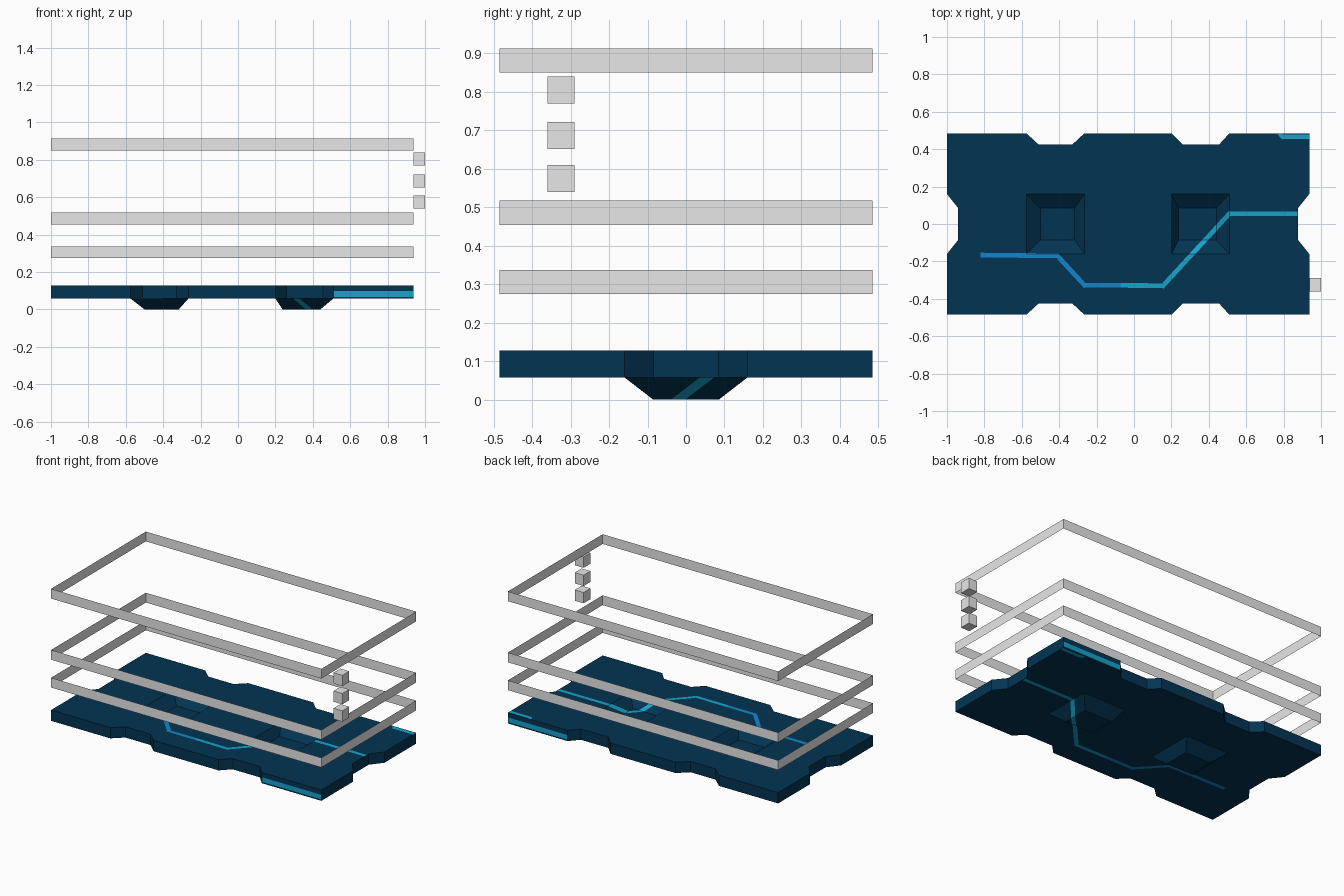
import bpy, bmesh
from mathutils import Vector

if "Cube" in bpy.data.objects:
    bpy.data.objects.remove(bpy.data.objects["Cube"])


def material(name, rgb):
    m = bpy.data.materials.new(name)
    m.diffuse_color = (*rgb, 1)
    m.use_nodes = True
    m.node_tree.nodes["Principled BSDF"].inputs["Base Color"].default_value = m.diffuse_color
    return m


NAVY = material("navy", (0.0008, 0.034, 0.084))
BLUE = material("blue", (0.007, 0.235, 0.60))
CYAN = material("cyan", (0.008, 0.37, 0.60))
GREY = material("light grey", (0.8, 0.8, 0.8))

X0, X1, Y = -1.0, 0.937, 0.485
TOP, THICK, DEPTH = 0.128, 0.07, 0.058


def finish(bm, name, mats):
    me = bpy.data.meshes.new(name)
    bm.to_mesh(me)
    bm.free()
    for m in mats:
        me.materials.append(m)
    ob = bpy.data.objects.new(name, me)
    bpy.context.collection.objects.link(ob)
    return ob


def cut(bm, co, no):
    bmesh.ops.bisect_plane(bm, geom=bm.verts[:] + bm.edges[:] + bm.faces[:],
                           dist=1e-5, plane_co=co, plane_no=no)


# Deck outline with a tapered notch above and below each pit and at both ends
notches = [(-0.575, -0.51, -0.33, -0.265), (0.2, 0.26, 0.455, 0.51)]
side = [p for a, b, c, d in notches
        for p in ((a, -Y), (b, -0.425), (c, -0.425), (d, -Y))]
outline = [(X0, -Y)] + side + [(X1, -Y), (X1, -0.16), (0.877, -0.085),
                               (0.877, 0.085), (X1, 0.16), (X1, Y)]
outline += [(x, -y) for x, y in reversed(side)]
outline += [(X0, Y), (X0, 0.16), (-0.94, 0.085), (-0.94, -0.085), (X0, -0.16)]

bm = bmesh.new()
bm.faces.new([bm.verts.new((x, y, TOP)) for x, y in outline])
for x in (-0.94, -0.575, -0.265, 0.2, 0.51, 0.877):
    cut(bm, (x, 0, 0), (1, 0, 0))
for y in (-0.425, -0.16, 0.16, 0.425):
    cut(bm, (0, y, 0), (0, 1, 0))

# Sunken square pits with sloping walls
for x0, x1, fx0, fx1 in ((-0.575, -0.265, -0.5, -0.317), (0.2, 0.51, 0.238, 0.44)):
    mid = Vector(((x0 + x1) / 2, 0, TOP))
    face = min(bm.faces, key=lambda f: (f.calc_center_bounds() - mid).length)
    bmesh.ops.inset_individual(bm, faces=[face], thickness=0.03)
    for v in face.verts:
        v.co = (fx0 if v.co.x < mid.x else fx1,
                -0.085 if v.co.y < 0 else 0.085, TOP - DEPTH)

# Painted line: cut both edges of every path segment, then colour between them
HALF = 0.0125
path = [(-0.82, -0.166), (-0.41, -0.17), (-0.265, -0.327), (-0.07, -0.328),
        (0.155, -0.33), (0.51, 0.055), (0.877, 0.055)]
corner = [(0.77, 0.495), (0.795, 0.467), (X1, 0.467)]
segments = list(zip(path, path[1:])) + list(zip(corner, corner[1:]))
for x, y in path + corner[:2]:
    cut(bm, (x, 0, 0), (1, 0, 0))
for (ax, ay), (bx, by) in segments:
    d = Vector((bx - ax, by - ay, 0)).normalized()
    n = Vector((-d.y, d.x, 0))
    for s in (-HALF, HALF):
        cut(bm, Vector((ax, ay, 0)) + n * s, n)
for f in bm.faces:
    c = f.calc_center_median()
    for (ax, ay), (bx, by) in segments:
        d = Vector((bx - ax, by - ay)).normalized()
        off = abs((c.y - ay) * d.x - (c.x - ax) * d.y)
        if ax < c.x < bx and off < HALF:
            f.material_index = 1 if c.x < -0.07 else 2

# Give the deck sheet its thickness
new = bmesh.ops.extrude_face_region(bm, geom=bm.faces[:], use_keep_orig=True)["geom"]
bmesh.ops.translate(bm, vec=(0, 0, -THICK),
                    verts=[g for g in new if isinstance(g, bmesh.types.BMVert)])
bmesh.ops.recalc_face_normals(bm, faces=bm.faces[:])

# Bright strip on the front and back rims at the right end
for z in (0.067, 0.097):
    cut(bm, (0, 0, z), (0, 0, 1))
for f in bm.faces:
    c = f.calc_center_median()
    f.normal_update()
    if abs(f.normal.z) < 0.01:
        strip = abs(c.y) > Y - 0.002 and c.x > 0.51 and 0.067 < c.z < 0.097
        f.material_index = 2 if strip else 0
finish(bm, "deck", [NAVY, BLUE, CYAN])

# Open rectangular bands, single-sheet walls, floating above the deck
for name, z0, z1 in (("lower_band", 0.274, 0.337), ("middle_band", 0.454, 0.517),
                     ("upper_band", 0.850, 0.913)):
    bm = bmesh.new()
    corners = [(X0, -Y), (X1, -Y), (X1, Y), (X0, Y)]
    low = [bm.verts.new((x, y, z0)) for x, y in corners]
    high = [bm.verts.new((x, y, z1)) for x, y in corners]
    for i in range(4):
        j = (i + 1) % 4
        bm.faces.new((low[i], low[j], high[j], high[i]))
    finish(bm, name, [GREY])

# Column of three small blocks beside the right end
for i, z in enumerate((0.575, 0.687, 0.805)):
    bm = bmesh.new()
    bmesh.ops.create_cube(bm, size=1)
    for v in bm.verts:
        v.co = Vector((0.9685 + v.co.x * 0.063, -0.325 + v.co.y * 0.07, z + v.co.z * 0.07))
    finish(bm, f"side_block_{i + 1}", [GREY])
